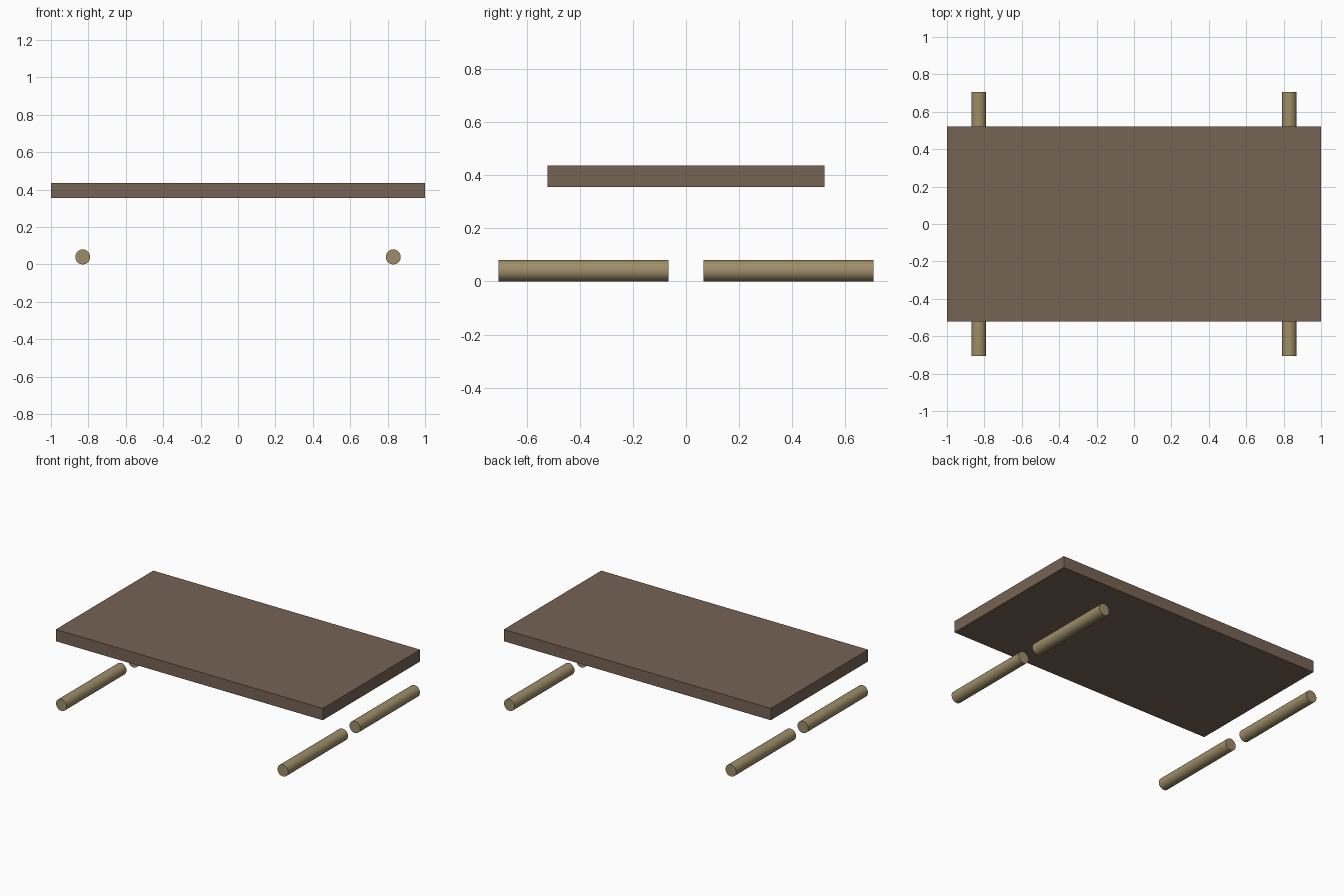
import bpy
from math import pi

if "Cube" in bpy.data.objects:
    bpy.data.objects.remove(bpy.data.objects["Cube"])


def material(name, color):
    m = bpy.data.materials.new(name)
    m.diffuse_color = (*color, 1)
    m.use_nodes = True
    m.node_tree.nodes["Principled BSDF"].inputs["Base Color"].default_value = m.diffuse_color
    return m


wood = material("dark_wood", (0.18, 0.125, 0.09))
tan = material("tan_wood", (0.34, 0.27, 0.14))

# Flat table top
bpy.ops.mesh.primitive_cube_add(size=1, location=(0, 0, 0.396))
top = bpy.context.object
top.name = "table_top"
top.scale = (2, 1.042, 0.08)
bpy.ops.object.transform_apply(location=False, rotation=False, scale=True)
top.data.materials.append(wood)

# Four round legs lying along y, two end to end on each side
for side, x in (("left", -0.83), ("right", 0.83)):
    for end, y in (("front", -0.385), ("back", 0.385)):
        bpy.ops.mesh.primitive_cylinder_add(
            vertices=32, radius=0.04, depth=0.64,
            location=(x, y, 0.04), rotation=(pi / 2, 0, 0))
        leg = bpy.context.object
        leg.name = f"{end}_{side}_leg"
        leg.data.materials.append(tan)
        bpy.ops.object.shade_smooth_by_angle()
